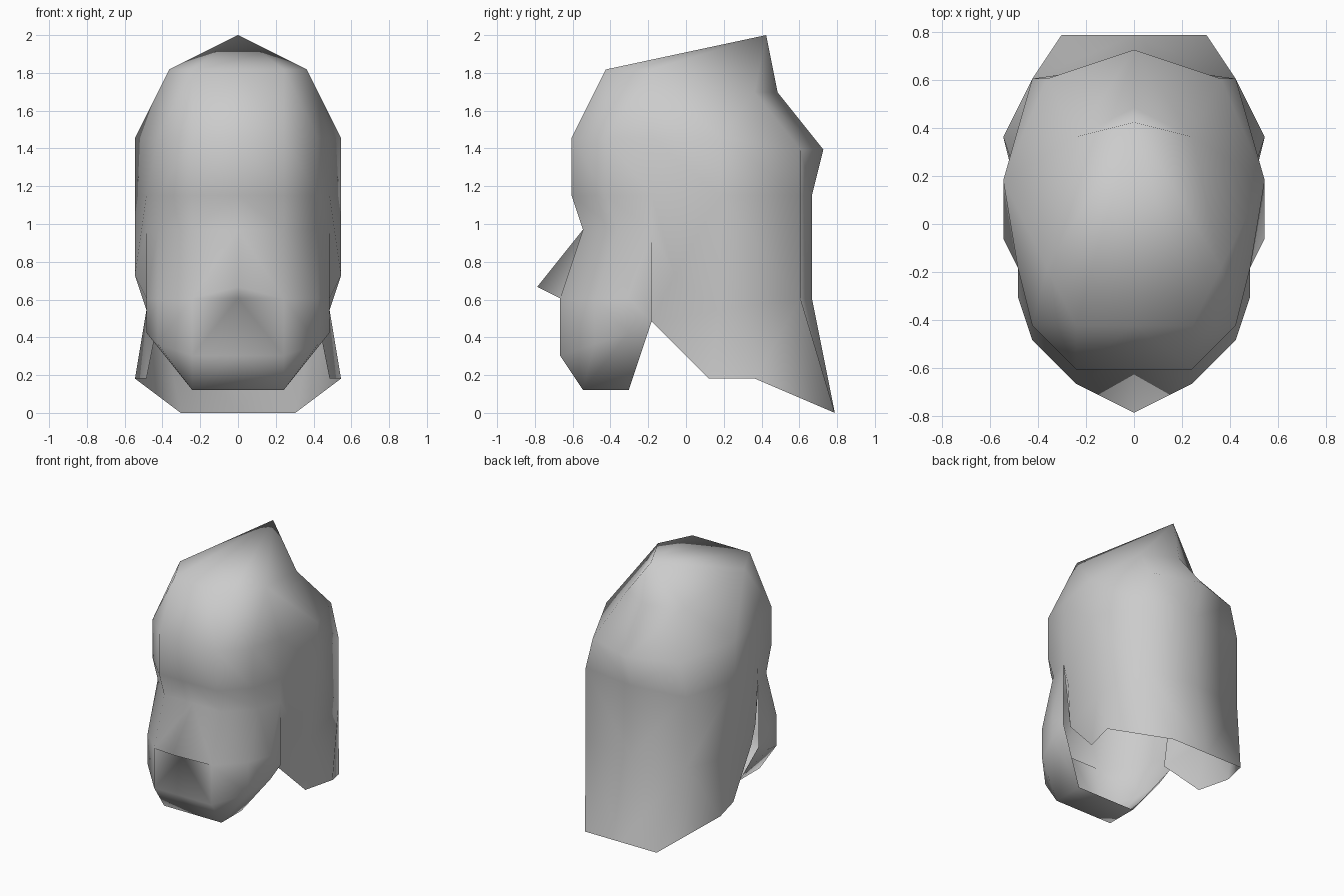
import bpy
import bmesh

cube = bpy.data.objects.get("Cube")
if cube:
    bpy.data.objects.remove(cube, do_unlink=True)

UNIT = 2 / 33  # the shape sits on a coarse modelling grid

grey = bpy.data.materials.new("matte_grey")
grey.use_nodes = True
shade = (0.6, 0.6, 0.6, 1)
grey.diffuse_color = shade
bsdf = grey.node_tree.nodes["Principled BSDF"]
bsdf.inputs["Base Color"].default_value = shade
bsdf.inputs["Roughness"].default_value = 0.8

bm = bmesh.new()


def spread(row, *counts):
    """Repeat each point of a row, so that rows of unequal length can be joined."""
    return [point for point, count in zip(row, counts) for _ in range(count)]


def join_rows(upper, lower):
    """Skin two rows with quads, or triangles where a point repeats."""
    columns = list(zip(upper, lower))
    for (a, b), (d, c) in zip(columns, columns[1:]):
        corners = list(dict.fromkeys((a, b, c, d)))
        if len(corners) > 2:
            bm.faces.new([bm.verts.new([UNIT * g for g in p]) for p in corners])


# Rows of the left half, from the front centre round to the back centre
peak = [(0, 7, 33)]
crown = [(0, -7, 30), (4, -7, 30), (6, -3, 30), (4, 6, 28), (0, 8, 28)]
brow = [(0, -10, 24), (4, -10, 24), (7, -7, 24), (8, -3, 24),
        (9, 3, 24), (6, 10, 23), (0, 12, 23)]
band = [(0, -10, 19), (4, -10, 19), (7, -7, 19), (8, -3, 19),
        (9, 3, 19), (7, 10, 19), (0, 11, 19)]

# Dome
join_rows(spread(peak, len(crown)), crown)
join_rows(spread(crown, 1, 1, 3, 2, 1), spread(brow, 1, 1, 1, 1, 2, 1, 1))
join_rows(brow, band)

# Neck skirt, from the side seam to the back centre
seam = (8, -3, 16)
waist = [seam, (9, -1, 12), (8, 3, 9), (7, 10, 10), (0, 11, 10)]
hem = [(7, -3, 8), (8, 2, 3), (9, 6, 3), (5, 13, 0), (0, 13, 0)]
join_rows(spread(band[3:], 1, 2, 1, 1), waist)
join_rows(spread(waist, 1, 1, 3, 2, 1), spread(hem, 3, 1, 2, 1, 1))

# Chin guard, from the front centre to the side seam
lip = [(0, -9, 16), (4, -9, 16), (7, -6, 16), seam]
beak = (0, -13, 11)
beak_root = (0, -11, 10)
jaw = [(4, -11, 10), (7, -8, 10), (8, -5, 10), (8, -3, 8)]
low = [(0, -11, 5), (4, -11, 5), (7, -8, 6), (8, -5, 7)]
base = [(0, -9, 2), (4, -9, 2)]
sill = [(0, -5, 2), (4, -5, 2)]
join_rows(band, lip)
join_rows(spread(lip, 1, 1, 1, 2), [beak] + jaw)
join_rows([beak, jaw[0]], [beak_root, jaw[0]])
join_rows([beak_root] + jaw, spread(low, 1, 1, 1, 2))
join_rows(spread(low + jaw[-1:], 1, 1, 1, 2, 1), spread(base + sill[1:], 1, 3, 2))
join_rows(base, sill)

# Weld the strips into one surface
bmesh.ops.remove_doubles(bm, verts=bm.verts, dist=UNIT / 100)
mesh = bpy.data.meshes.new("helmet_shell")
bm.to_mesh(mesh)
bm.free()
mesh.materials.append(grey)
mesh.shade_smooth()
helmet = bpy.data.objects.new("helmet_shell", mesh)
bpy.context.collection.objects.link(helmet)

# Right half by mirroring
mirror = helmet.modifiers.new("mirror", "MIRROR")
mirror.use_axis[0] = True
mirror.use_clip = True
